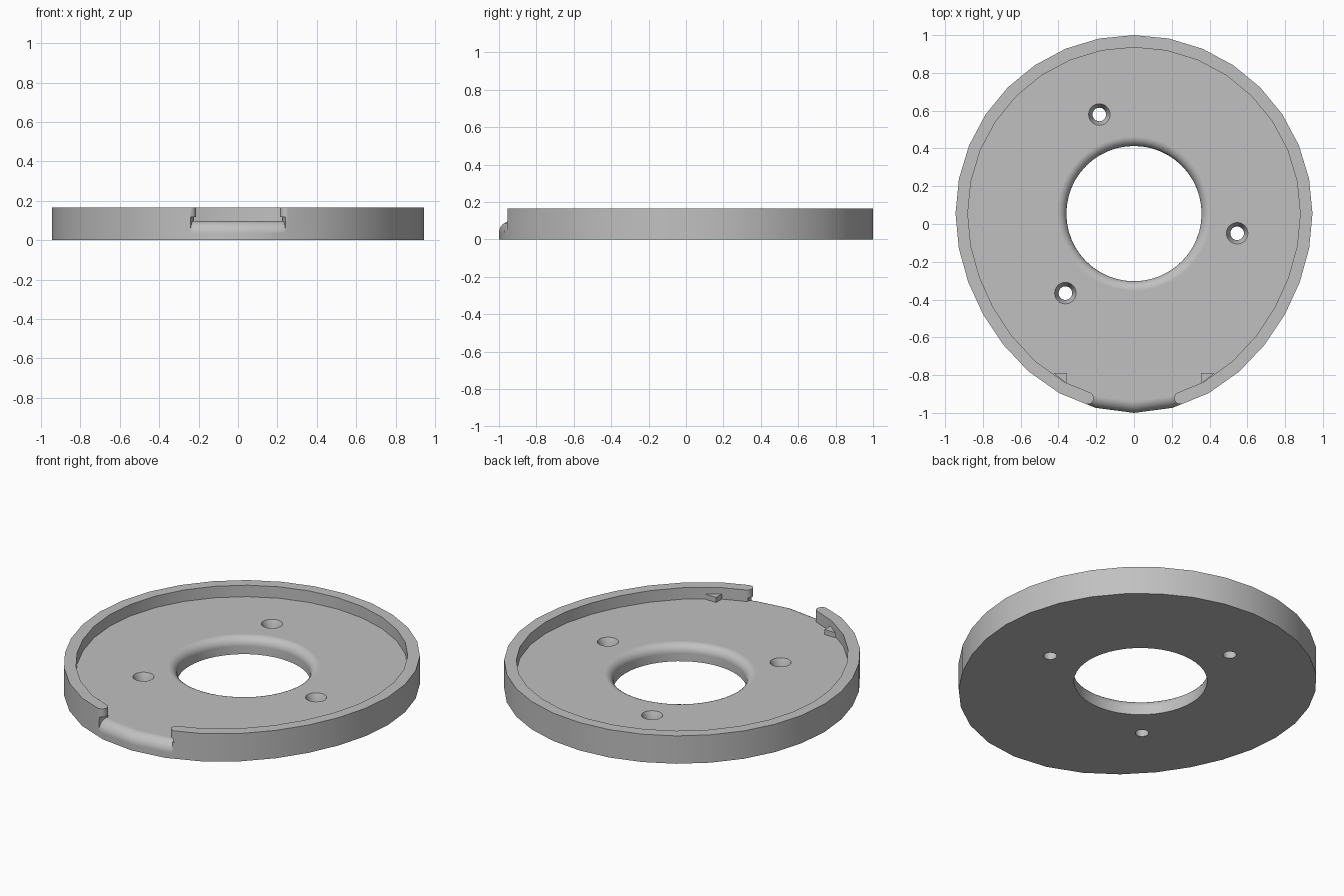
import bpy, bmesh, math
from math import sin, cos, pi, radians

if "Cube" in bpy.data.objects:
    bpy.data.objects.remove(bpy.data.objects["Cube"])

CY = 0.055          # centre of the round body in y
TOP, FLOOR = 0.165, 0.097
WALL = 0.065
STEP = 2 * pi / 32

grey = bpy.data.materials.new("light grey")
grey.diffuse_color = (0.53, 0.53, 0.53, 1)
grey.use_nodes = True
grey.node_tree.nodes["Principled BSDF"].inputs["Base Color"].default_value = grey.diffuse_color


def ideal_radius(a):
    # angle a is measured from the front; the front bulges outwards
    return 0.945 + 0.11 * max(0.0, cos(a)) ** 3.3


def polar(r, a):
    return (r * sin(a), CY - r * cos(a))


def radius(a):
    # radius on the straight side between two corners of the 32-sided outline
    k = math.floor(a / STEP + 1e-6)
    p, q = (polar(ideal_radius(i * STEP), i * STEP) for i in (k, k + 1))
    dx, dy = sin(a), -cos(a)
    ex, ey = q[0] - p[0], q[1] - p[1]
    px, py = p[0], p[1] - CY
    return (px * ey - py * ex) / (dx * ey - dy * ex)


def make(name, bm):
    bmesh.ops.recalc_face_normals(bm, faces=bm.faces)
    me = bpy.data.meshes.new(name)
    bm.to_mesh(me)
    bm.free()
    me.materials.append(grey)
    ob = bpy.data.objects.new(name, me)
    bpy.context.collection.objects.link(ob)
    return ob


def prism(name, pts, z0, z1):
    bm = bmesh.new()
    lo = [bm.verts.new((x, y, z0)) for x, y in pts]
    hi = [bm.verts.new((x, y, z1)) for x, y in pts]
    bm.faces.new(lo)
    bm.faces.new(hi)
    for i in range(len(pts)):
        j = (i + 1) % len(pts)
        bm.faces.new((lo[i], lo[j], hi[j], hi[i]))
    return make(name, bm)


def lathe(name, profile, centre, n):
    # stacked rings with flat caps at both ends
    bm = bmesh.new()
    rings = [[bm.verts.new((centre[0] + r * sin(2 * pi * i / n),
                            centre[1] + r * cos(2 * pi * i / n), z))
              for i in range(n)] for r, z in profile]
    bm.faces.new(rings[0])
    bm.faces.new(rings[-1])
    for a, b in zip(rings, rings[1:]):
        for i in range(n):
            j = (i + 1) % n
            bm.faces.new((a[i], a[j], b[j], b[i]))
    return make(name, bm)


def sweep(name, sections):
    bm = bmesh.new()
    rows = [[bm.verts.new(p) for p in s] for s in sections]
    bm.faces.new(rows[0])
    bm.faces.new(rows[-1])
    n = len(rows[0])
    for a, b in zip(rows, rows[1:]):
        for i in range(n):
            j = (i + 1) % n
            bm.faces.new((a[i], a[j], b[j], b[i]))
    return make(name, bm)


def cut(ob, cutter):
    m = ob.modifiers.new("cut", 'BOOLEAN')
    m.operation, m.solver, m.object = 'DIFFERENCE', 'EXACT', cutter
    bpy.context.view_layer.objects.active = ob
    bpy.ops.object.modifier_apply(modifier=m.name)
    bpy.data.objects.remove(cutter, do_unlink=True)


# Solid body
tray = prism("round_tray", [polar(ideal_radius(i * STEP), i * STEP) for i in range(32)], 0, TOP)

# Pocket inside the rim, open at the front between two rounded rim ends
end = radians(14.1)
mid = radius(end) - WALL / 2
cx, cy = polar(mid, end)
cap = []
for i in range(9):
    t = pi * i / 8
    out, side = -cos(t) * WALL / 2, -sin(t) * WALL / 2
    cap.append((cx + out * sin(end) + side * cos(end),
                cy - out * cos(end) + side * sin(end)))
cap.append(polar(radius(end) + 0.15, end))
inner = [polar(ideal_radius(i * STEP) - WALL, i * STEP) for i in range(2, 31)]
outline = cap[::-1] + inner + [(-x, y) for x, y in cap]
cut(tray, prism("pocket_cutter", outline, FLOOR, 0.4))

# Rounded lip in the front opening
F = 0.062
sections = []
for a in [radians(d) for d in (-13.4, -11.25, -5.625, 0, 5.625, 11.25, 13.4)]:
    R = radius(a)
    prof = [(R - F + F * sin(pi / 2 * i / 8), FLOOR - F + F * cos(pi / 2 * i / 8)) for i in range(9)]
    prof += [(R + 0.05, FLOOR - F), (R + 0.05, FLOOR + 0.02), (R - F, FLOOR + 0.02)]
    sections.append([(*polar(r, a), z) for r, z in prof])
cut(tray, sweep("lip_cutter", sections))

# Centre hole with a rounded upper edge
H = 0.05
prof = [(0.358, -0.1)]
prof += [(0.358 + H - H * cos(pi / 2 * i / 6), FLOOR - H + H * sin(pi / 2 * i / 6)) for i in range(7)]
prof += [(0.358 + H, 0.3)]
cut(tray, lathe("centre_cutter", prof, (0, CY), 48))

# Three countersunk screw holes
for d in (109.3, -10.8, 229.2):
    c = (0.556 * cos(radians(d)), CY + 0.556 * sin(radians(d)))
    cut(tray, lathe("screw_cutter", [(0.036, -0.1), (0.036, 0.05), (0.057, FLOOR), (0.057, 0.3)], c, 24))

# Smooth curves, sharp edges, flat floor
bpy.ops.object.select_all(action='DESELECT')
tray.select_set(True)
bpy.context.view_layer.objects.active = tray
bpy.ops.object.shade_smooth_by_angle(angle=radians(30))
tray.modifiers.new("flat_floor", 'WEIGHTED_NORMAL').keep_sharp = True

# Small stop tabs against the inner wall
for s, name in ((-1, "left_stop_tab"), (1, "right_stop_tab")):
    prism(name, [(s * 0.355, -0.79), (s * 0.425, -0.79), (s * 0.355, -0.845)], FLOOR - 0.01, FLOOR + 0.03)
